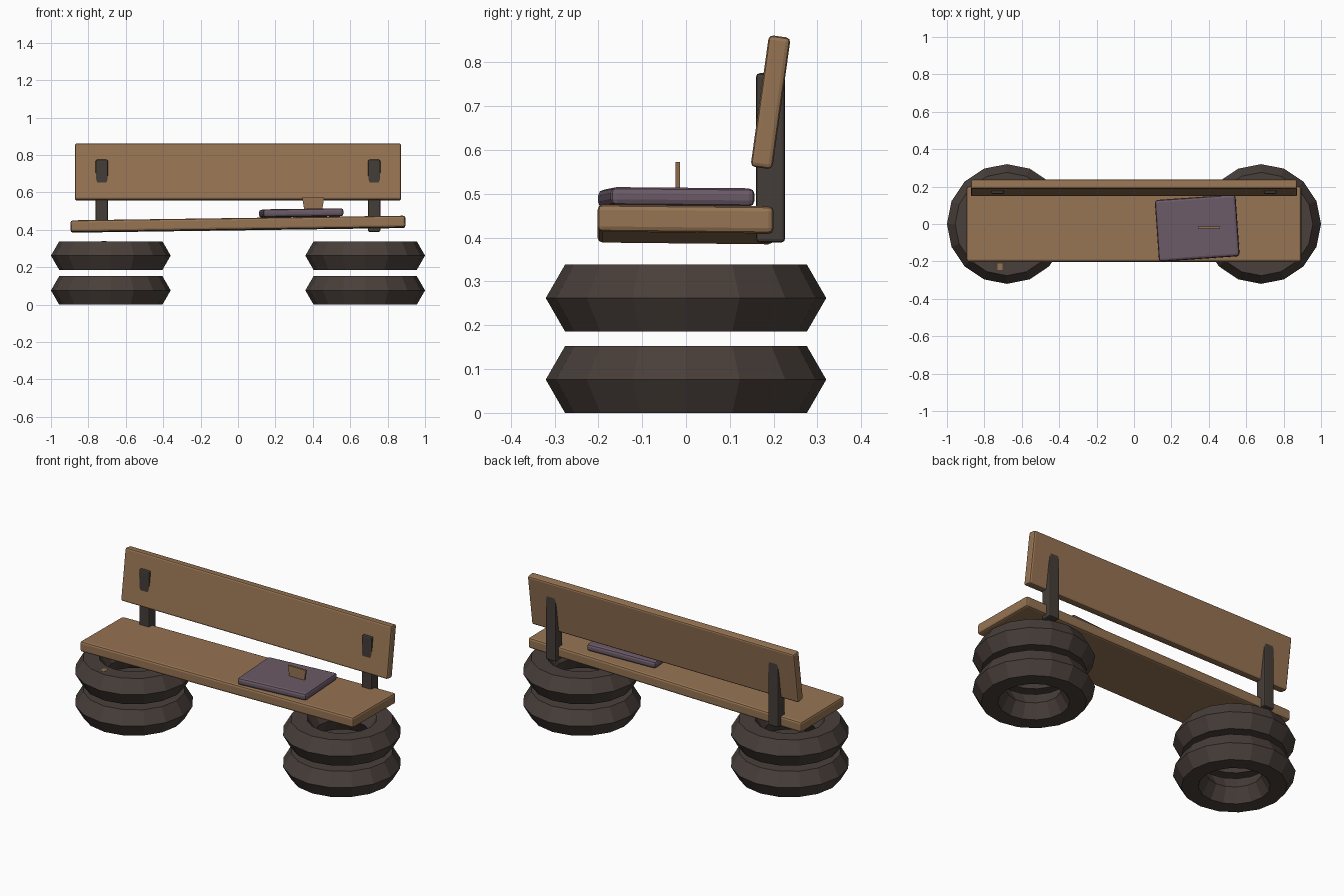
import bpy
import bmesh
from math import radians
from mathutils import Matrix, Euler

if "Cube" in bpy.data.objects:
    bpy.data.objects.remove(bpy.data.objects["Cube"], do_unlink=True)


def make_material(name, rgb):
    mat = bpy.data.materials.new(name)
    mat.use_nodes = True
    mat.diffuse_color = (*rgb, 1)
    mat.node_tree.nodes["Principled BSDF"].inputs["Base Color"].default_value = (*rgb, 1)
    return mat


WOOD = make_material("brown wood", (0.305, 0.174, 0.086))
RUBBER = make_material("dark rubber", (0.066, 0.050, 0.043))
POST = make_material("dark post", (0.060, 0.048, 0.040))
CLOTH = make_material("purple cloth", (0.147, 0.103, 0.135))


def box(name, mat, center, size, angles=(0, 0, 0), bevel=0.0, segments=2):
    """Bevelled box with angles in degrees."""
    bm = bmesh.new()
    bmesh.ops.create_cube(bm, size=1, matrix=Matrix.Diagonal((*size, 1)))
    if bevel:
        bmesh.ops.bevel(bm, geom=bm.edges[:], offset=bevel, segments=segments,
                        profile=0.5, affect='EDGES')
    mesh = bpy.data.meshes.new(name)
    bm.to_mesh(mesh)
    bm.free()
    mesh.materials.append(mat)
    obj = bpy.data.objects.new(name, mesh)
    obj.location = center
    obj.rotation_euler = Euler([radians(a) for a in angles])
    bpy.context.collection.objects.link(obj)
    return obj


# Stacked tyres and back posts at both ends
for side, sign in (("left", 1), ("right", -1)):
    for level, z in (("lower", 0.076), ("upper", 0.262)):
        bpy.ops.mesh.primitive_torus_add(
            location=(0.68 * sign, 0, z), major_segments=16, minor_segments=6,
            major_radius=0.232, minor_radius=0.088)
        tyre = bpy.context.object
        tyre.name = f"{side}_{level}_tyre"
        tyre.data.materials.append(RUBBER)
        for face in tyre.data.polygons:
            face.use_smooth = False
    box(f"{side}_back_post", POST, (0.728 * sign, 0.193, 0.582),
        (0.066, 0.066, 0.386), bevel=0.008)

# Slightly crooked seat plank and leaning backrest plank
box("seat", WOOD, (0, -0.001, 0.43), (1.79, 0.402, 0.062), (-0.6, -0.8, 0), bevel=0.012)
box("backrest", WOOD, (0, 0.193, 0.709), (1.745, 0.05, 0.303), (-8, 0, 0), bevel=0.01)

# Cushion lying at an angle on the seat
box("cushion", CLOTH, (0.338, -0.022, 0.490), (0.432, 0.33, 0.042), (-0.5, -0.8, 4), bevel=0.014)

# Thin tag standing on the cushion, wider at its top
tag = box("tag", WOOD, (0.402, -0.019, 0.54), (0.118, 0.011, 0.064))
for vert in tag.data.vertices:
    if vert.co.z < 0:
        vert.co.x *= 0.82

# Wood chip set into the top of the right tyre
box("wood_chip", WOOD, (-0.717, -0.229, 0.325), (0.026, 0.034, 0.028))
